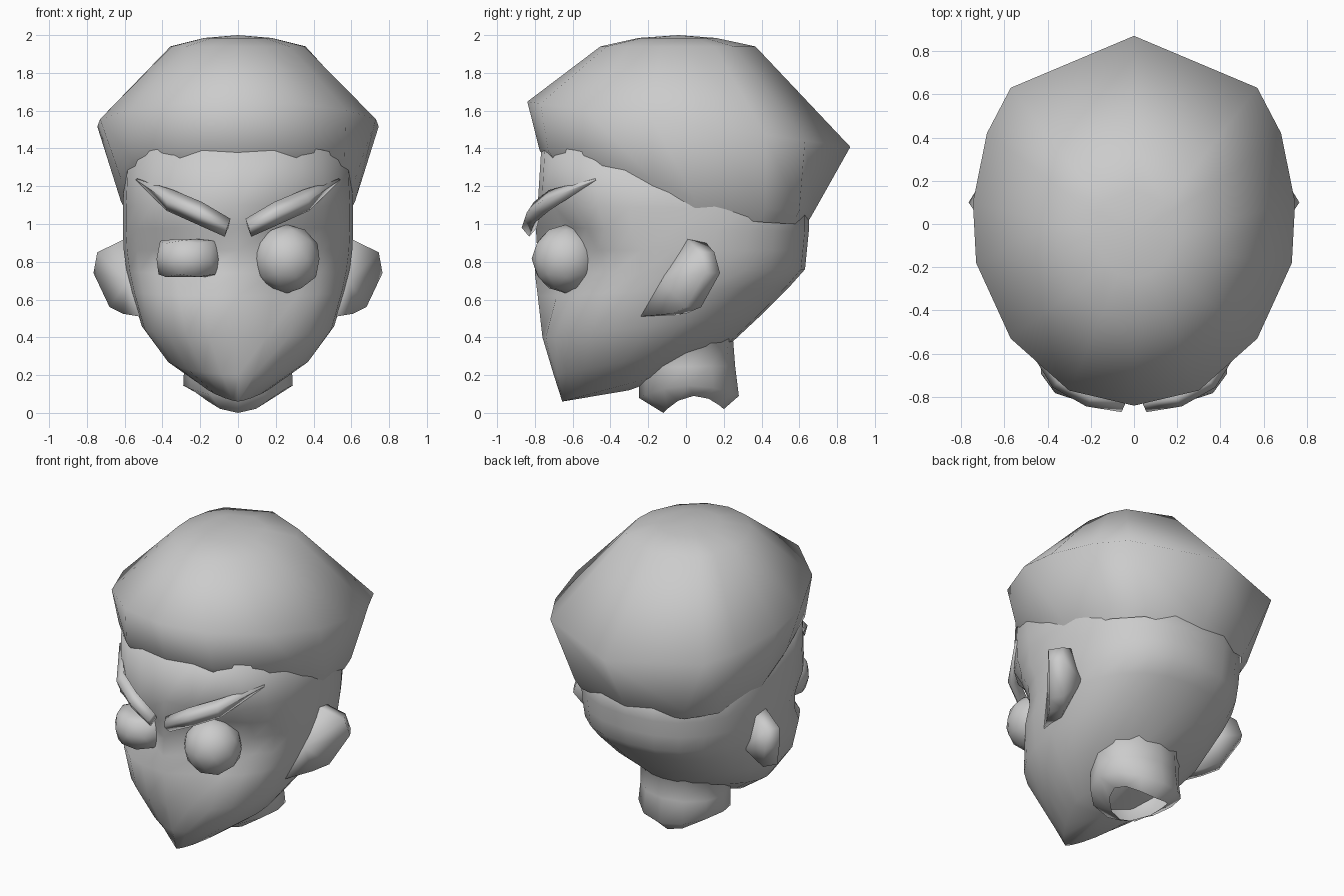
import bpy, bmesh
from math import sin, cos, pi, hypot, copysign
from mathutils import Vector

cube = bpy.data.objects.get("Cube")
if cube:
    bpy.data.objects.remove(cube)

grey = bpy.data.materials.new("plain_grey")
grey.use_nodes = True
COLOUR = (0.6, 0.6, 0.6, 1)
grey.diffuse_color = COLOUR
for node in grey.node_tree.nodes:
    if node.type == 'BSDF_PRINCIPLED':
        node.inputs["Base Color"].default_value = COLOUR


def finish(name, bm):
    """Turn a bmesh into a smooth shaded object."""
    bmesh.ops.recalc_face_normals(bm, faces=bm.faces)
    for f in bm.faces:
        f.smooth = True
    mesh = bpy.data.meshes.new(name)
    bm.to_mesh(mesh)
    bm.free()
    mesh.materials.append(grey)
    obj = bpy.data.objects.new(name, mesh)
    bpy.context.collection.objects.link(obj)


def loft(name, rings, start=None, end=None):
    """Skin closed rings, with an optional tip point at either end."""
    bm = bmesh.new()
    rows = [[bm.verts.new(p) for p in r] for r in rings]
    n = len(rows[0])
    for a, b in zip(rows, rows[1:]):
        for i in range(n):
            j = (i + 1) % n
            bm.faces.new((a[i], a[j], b[j], b[i]))
    for tip, row in ((start, rows[0]), (end, rows[-1])):
        if tip is not None:
            t = bm.verts.new(tip)
            for i in range(n):
                bm.faces.new((row[i], row[(i + 1) % n], t))
    finish(name, bm)


def ring(w, front, back, z_front, z_back, power=0.85, n=24, dip=0.0):
    """Outline that slopes from front to back; a high power makes it pointed."""
    pts = []
    for i in range(n):
        a = 2 * pi * i / n
        s = copysign(abs(sin(a)) ** power, sin(a))
        c = copysign(abs(cos(a)) ** power, cos(a))
        t = (1 - c) / 2
        z = z_front + (z_back - z_front) * t - dip * cos(a) ** 2
        pts.append(Vector((w * s, front + (back - front) * t, z)))
    return pts


EYE_X, EYE_Y, EYE_Z, EYE_R = 0.258, -0.635, 0.815, 0.182

# Head: half width, front y, back y, front z, back z, power from chin to scalp
levels = [
    (0.20, -0.655, 0.05, 0.06, 0.25, 1.5),
    (0.385, -0.70, 0.25, 0.20, 0.38, 1.1),
    (0.51, -0.76, 0.40, 0.40, 0.52, 0.9),
    (0.565, -0.785, 0.55, 0.62, 0.67),
    (0.59, -0.80, 0.63, 0.74, 0.76),
    (0.605, -0.80, 0.64, 0.86, 0.86),
    (0.61, -0.795, 0.65, 0.98, 0.96),
    (0.61, -0.785, 0.65, 1.10, 1.07),
    (0.60, -0.765, 0.50, 1.42, 1.20),
]


def socket(p):
    """Press the face in around each eye; the right socket is narrower."""
    tall, depth = (1.0, 0.15) if p.x > 0 else (1.5, 0.12)
    dx = abs(p.x) - EYE_X
    d = hypot(dx * (0.65 if dx > 0 else 1), (p.z - EYE_Z) * tall)
    if p.y < -0.3 and d < 0.28:
        p.y += depth * min(1, (0.28 - d) / 0.13)
    return p


loft("head", [[socket(p) for p in ring(*lv)] for lv in levels],
     start=(0, -0.30, 0.12), end=(0, -0.05, 1.5))

# Neck: open tube with a wavy lower rim, flaring into the jaw
loft("neck", [
    ring(0.19, -0.12, 0.20, 0.08, 0.10, 1, 12, 0.08),
    ring(0.29, -0.25, 0.28, 0.14, 0.15, 1, 12, 0.06),
    ring(0.285, -0.25, 0.26, 0.24, 0.25, 1, 12),
    ring(0.29, -0.25, 0.25, 0.29, 0.38, 1, 12),
    ring(0.36, -0.30, 0.33, 0.36, 0.52, 1, 12),
])


# Hair: angular cap, pointed at the back, tucked into the head at the hairline
def mirrored(half):
    """Complete an outline whose first and last points lie on x = 0."""
    return [Vector(p) for p in half] + \
           [Vector((-p[0], p[1], p[2])) for p in half[-2:0:-1]]


hairline = mirrored([
    (0, 0.68, 1.07), (0.41, 0.60, 1.07), (0.55, 0.42, 1.08), (0.62, 0.05, 1.12),
    (0.62, -0.18, 1.24), (0.565, -0.46, 1.35), (0.32, -0.73, 1.39), (0, -0.775, 1.39)])
plan = [(0, 0.87), (0.57, 0.63), (0.68, 0.42), (0.745, 0.10),
        (0.73, -0.18), (0.57, -0.53), (0.30, -0.77), (0, -0.84)]
widest = mirrored([(x, y, 1.53 - 0.14 * y) for x, y in plan])


def crown(scale, z):
    return [Vector((p.x * scale, p.y * scale - 0.05, z)) for p in widest]


tuck = [Vector((p.x * 0.94, p.y * 0.94, p.z - 0.07)) for p in hairline]
loft("hair", [tuck, hairline, widest, crown(0.48, 1.94), crown(0.24, 1.985)],
     end=(0, -0.04, 2.0))

# Eyes: a round left one and a right one narrowed to a slit
for name, side, low, high in (("left_eye", 1, 0.5, 1.1), ("right_eye", -1, 0.72, 0.92)):
    bm = bmesh.new()
    bmesh.ops.create_icosphere(bm, subdivisions=2, radius=EYE_R)
    for v in bm.verts:
        v.co += Vector((side * EYE_X, EYE_Y, EYE_Z))
        v.co.z = min(high, max(low, v.co.z))
    finish(name, bm)

# Brows: x, y, z, half height, half depth from inner end to outer tip
brow_path = [(0.055, -0.83, 0.98, 0.050, 0.04), (0.21, -0.805, 1.06, 0.060, 0.04),
             (0.36, -0.725, 1.125, 0.058, 0.035), (0.535, -0.48, 1.235, 0.006, 0.01)]
# Ears: rim from the top root round to the lobe root
ear_rim = [(0.58, 0.00, 0.93), (0.745, 0.07, 0.85), (0.765, 0.10, 0.74),
           (0.68, 0.00, 0.56), (0.61, -0.08, 0.525), (0.52, -0.24, 0.51)]

for label, side in (("left", 1), ("right", -1)):
    def flip(v):
        return Vector((v[0] * side, v[1], v[2]))

    rings = []
    for x, y, z, high, deep in brow_path:
        mid = Vector((x, y, z))
        up = Vector((-0.3, 0, 0.95)) * high
        out = Vector((x, y + 0.05, 0)).normalized() * deep
        rings.append([flip(mid + o) for o in (up, out, -up, -out)])
    loft(label + "_brow", rings, start=flip(brow_path[0][:3]), end=flip(brow_path[-1][:3]))

    rim = [flip(p) for p in ear_rim]
    rim_back = [flip(Vector(p) + Vector((-0.05, 0.08, 0))) for p in ear_rim]
    loft(label + "_ear", [rim, rim_back],
         start=flip((0.585, -0.13, 0.70)), end=flip((0.53, 0.14, 0.68)))
